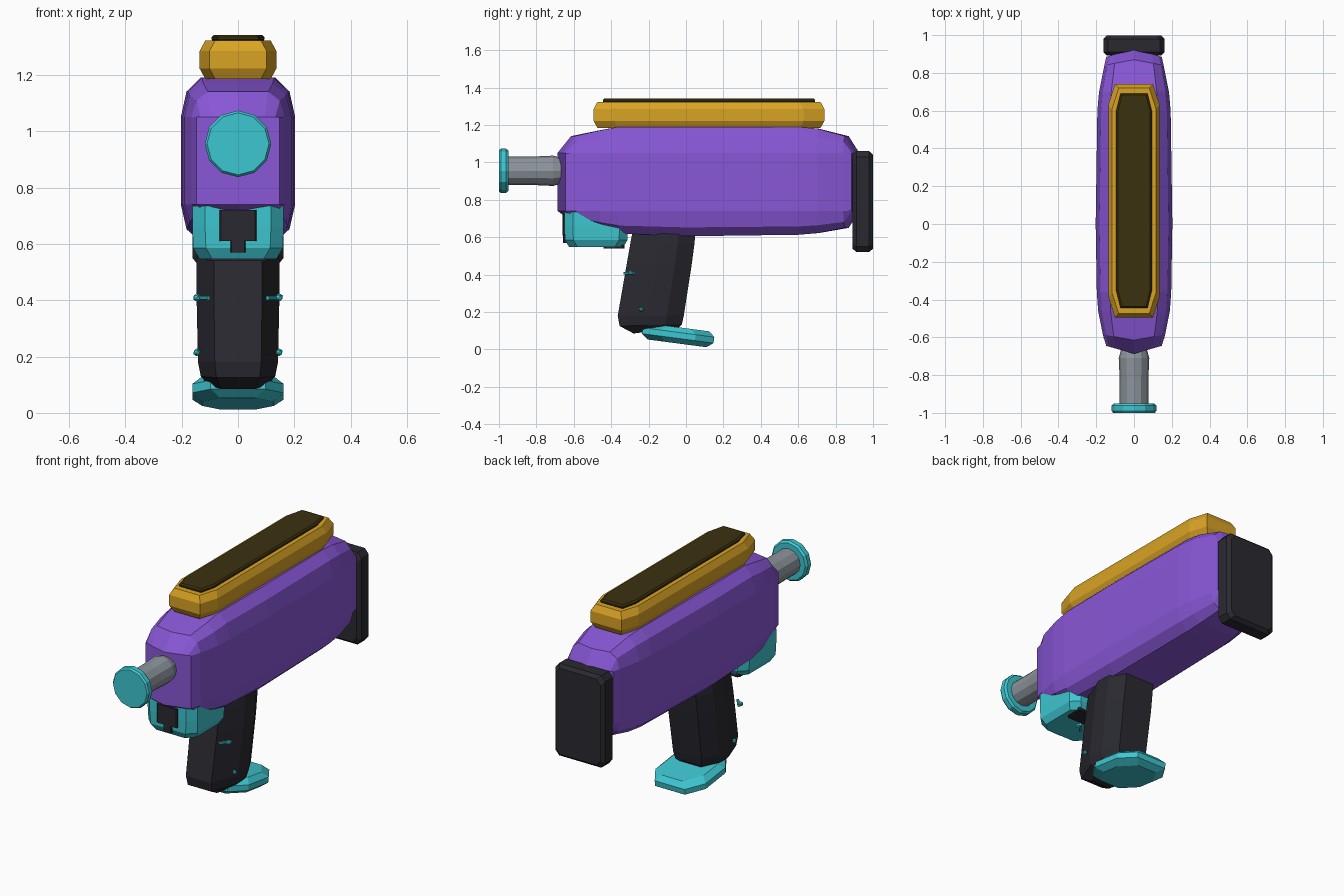
import bpy, bmesh, math
from mathutils import Matrix, Vector

if "Cube" in bpy.data.objects:
    bpy.data.objects.remove(bpy.data.objects["Cube"])


def material(name, rgb):
    m = bpy.data.materials.new(name)
    m.diffuse_color = (*rgb, 1)
    m.use_nodes = True
    m.node_tree.nodes["Principled BSDF"].inputs["Base Color"].default_value = m.diffuse_color
    return m


PURPLE = material("purple", (0.25, 0.095, 0.68))
CYAN = material("cyan", (0.048, 0.57, 0.64))
GOLD = material("gold", (0.70, 0.37, 0.018))
BLACK = material("charcoal", (0.022, 0.022, 0.030))
GREY = material("steel grey", (0.26, 0.296, 0.33))
OLIVE = material("dark olive", (0.043, 0.031, 0.005))


def loft(name, rings, mat, matrix=None):
    """Skin a list of equal-length rings and cap both ends."""
    bm = bmesh.new()
    rows = [[bm.verts.new(p) for p in r] for r in rings]
    n = len(rows[0])
    for a, b in zip(rows, rows[1:]):
        for i in range(n):
            j = (i + 1) % n
            bm.faces.new((a[i], a[j], b[j], b[i]))
    bm.faces.new(rows[0])
    bm.faces.new(rows[-1])
    bmesh.ops.remove_doubles(bm, verts=bm.verts, dist=0.0005)
    bmesh.ops.recalc_face_normals(bm, faces=bm.faces)
    if matrix:
        bm.transform(matrix)
    me = bpy.data.meshes.new(name)
    bm.to_mesh(me)
    bm.free()
    me.materials.append(mat)
    ob = bpy.data.objects.new(name, me)
    bpy.context.collection.objects.link(ob)
    return ob


def octagon(w, l, cx, cy):
    """Plan outline with half width w, half length l and corner cuts cx, cy."""
    half = [(w - cx, -l), (w, -l + cy), (w, l - cy), (w - cx, l)]
    return half + [(-x, y) for x, y in reversed(half)]


def slab(name, w, l, cx, cy, levels, mat, matrix=None):
    """Octagonal plate; levels are (z, inset)."""
    rings = [[(x, y, z) for x, y in octagon(w - i, l - i, cx, cy)] for z, i in levels]
    return loft(name, rings, mat, matrix)


def turned(name, profile, sides, z, mat):
    """Round part along y from (y, radius) pairs."""
    ang = [2 * math.pi * i / sides for i in range(sides)]
    return loft(name, [[(r * math.sin(a), y, z + r * math.cos(a)) for a in ang]
                       for y, r in profile], mat)


# Main body: y, half width, bottom, lower side, upper side, top, nose bulge
def body_ring(y, w, zb, zl, zh, zt, bulge):
    zs, zu = zt - 0.35 * (zt - zh), zb + 0.35 * (zl - zb)
    right = [(0, zt), (w * 0.65, zt), (w * 0.9, zs), (w, zh),
             (w, zl), (w * 0.9, zu), (w * 0.65, zb), (0, zb)]
    pts = right + [(-x, z) for x, z in reversed(right[1:-1])]
    return [(x, y + bulge * (1 - abs(x) / w), z) for x, z in pts]


body = [(-0.645, 0.147, 0.74, 0.74, 1.05, 1.05, -0.042),
        (-0.585, 0.165, 0.69, 0.74, 1.05, 1.14, -0.03),
        (-0.46, 0.190, 0.645, 0.74, 1.05, 1.17, -0.01),
        (-0.36, 0.197, 0.62, 0.74, 1.05, 1.19, 0),
        (0.0, 0.203, 0.605, 0.74, 1.05, 1.19, 0),
        (0.60, 0.194, 0.613, 0.74, 1.05, 1.19, 0),
        (0.70, 0.185, 0.622, 0.74, 1.05, 1.18, 0.01),
        (0.84, 0.157, 0.65, 0.74, 1.05, 1.14, 0.03),
        (0.885, 0.147, 0.74, 0.74, 1.05, 1.05, 0.042)]
loft("body", [body_ring(*s) for s in body], PURPLE)

# Top rail and its dark inlay
at = Matrix.Translation
slab("top_rail", 0.136, 0.617, 0.035, 0.11,
     [(1.185, 0.02), (1.222, 0), (1.285, 0), (1.322, 0.02)], GOLD, at((0, 0.123, 0)))
slab("rail_inlay", 0.094, 0.567, 0.022, 0.09,
     [(1.31, 0.012), (1.326, 0), (1.334, 0), (1.342, 0.008)], OLIVE, at((0, 0.123, 0)))

# Barrel and muzzle disc
turned("barrel", [(-0.96, 0.076), (-0.82, 0.076), (-0.71, 0.081), (-0.67, 0.070), (-0.62, 0.066)],
       12, 0.955, GREY)
turned("muzzle", [(-1.0, 0.110), (-0.99, 0.118), (-0.962, 0.118), (-0.95, 0.108)],
       12, 0.955, CYAN)

# Rear stock pad, standing upright
slab("stock_pad", 0.162, 0.27, 0.025, 0.03,
     [(-0.054, 0.018), (-0.034, 0), (0.034, 0), (0.054, 0.018)], BLACK,
     at((0, 0.945, 0.79)) @ Matrix.Rotation(math.pi / 2, 4, 'X'))

# Housing under the nose
slab("under_housing", 0.162, 0.17, 0.045, 0.045,
     [(0.547, 0.025), (0.585, 0.003), (0.66, 0), (0.735, 0)], CYAN, at((0, -0.48, 0)))
slab("housing_base_plate", 0.11, 0.055, 0.01, 0.01, [(0.54, 0), (0.56, 0)],
     BLACK, at((0, -0.385, 0)))

# Dark latch on the housing front
slab("latch", 0.066, 0.03, 0.006, 0.006, [(0.61, 0), (0.72, 0)], BLACK, at((0, -0.63, 0)))
slab("latch_tab", 0.027, 0.025, 0.004, 0.004, [(0.57, 0), (0.62, 0)], BLACK, at((0, -0.632, 0)))


# Grip: z, front y, back y, half width, rear lift
def grip_ring(z, f, b, w, lift):
    half = [(w * 0.58, f), (w, f + 0.45 * (b - f)), (w, b - 0.09), (w * 0.65, b)]
    pts = half + [(-x, y) for x, y in reversed(half)]
    return [(x, y, z + lift * (y - f) / (b - f)) for x, y in pts]


grip = [(0.085, -0.28, -0.04, 0.105, 0.03), (0.125, -0.355, -0.022, 0.132, 0.01),
        (0.18, -0.365, -0.012, 0.142, 0), (0.45, -0.318, 0.03, 0.148, 0),
        (0.57, -0.297, 0.046, 0.146, 0), (0.66, -0.28, 0.052, 0.138, 0)]
loft("grip", [grip_ring(*s) for s in grip], BLACK)

# Tilted foot of the grip
slab("grip_foot", 0.162, 0.193, 0.065, 0.10,
     [(-0.043, 0.035), (-0.016, 0), (0.016, 0), (0.043, 0.03)], CYAN,
     at((0, -0.042, 0.075)) @ Matrix.Rotation(math.radians(-7.5), 4, 'X'))

# Small studs and pins on the grip sides
for side, s in (("right", 1), ("left", -1)):
    for label, y, z, x, r in (("upper", -0.297, 0.41, 0.146, 0.015),
                              ("lower", -0.24, 0.215, 0.146, 0.014)):
        bm = bmesh.new()
        bmesh.ops.create_icosphere(bm, subdivisions=1, radius=r, matrix=at((s * x, y, z)))
        me = bpy.data.meshes.new("stud")
        bm.to_mesh(me)
        bm.free()
        me.materials.append(CYAN)
        bpy.context.collection.objects.link(
            bpy.data.objects.new(f"{label}_stud_{side}", me))
    a, b = Vector((s * 0.105, -0.33, 0.408)), Vector((s * 0.15, -0.275, 0.408))
    rot = (b - a).to_track_quat('Z', 'Y').to_matrix().to_4x4()
    slab(f"pin_{side}", 0.007, 0.007, 0.003, 0.003,
         [(0, 0), ((b - a).length, 0)], CYAN, at(a) @ rot)
